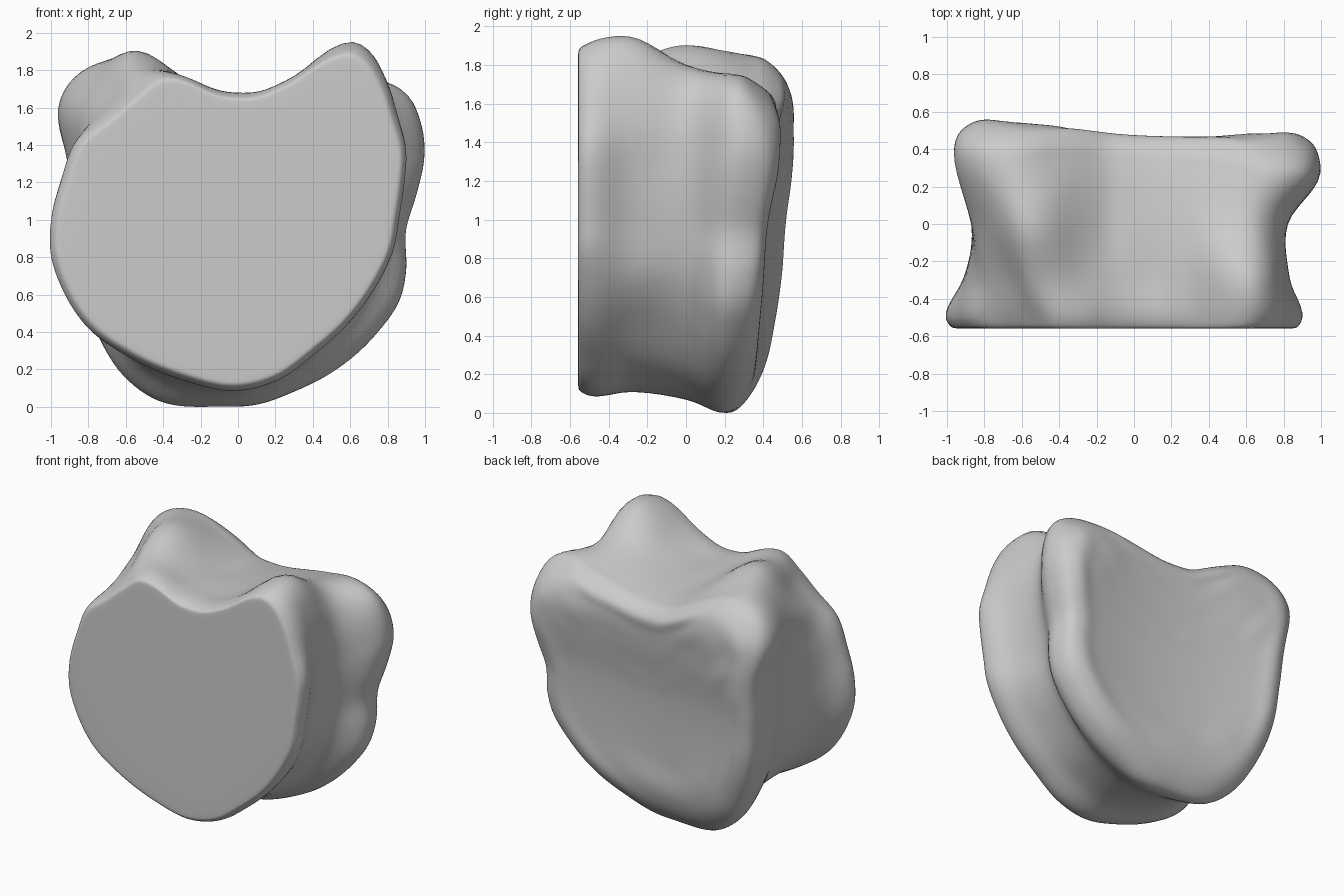
import bpy, bmesh, math
from mathutils import Vector

if "Cube" in bpy.data.objects:
    bpy.data.objects.remove(bpy.data.objects["Cube"])

SEG, CZ = 160, 0.95      # points round the body, height of its axis


def spline(ts, vs, t):
    """Smooth curve through unevenly spaced knots."""
    i = max(k for k in range(len(ts) - 1) if ts[k] <= t or k == 0)

    def slope(k):
        a, b = max(k - 1, 0), min(k + 1, len(ts) - 1)
        if a == k or b == k:
            return (vs[b] - vs[a]) / (ts[b] - ts[a])
        h0, h1 = ts[k] - ts[a], ts[b] - ts[k]
        return ((vs[k] - vs[a]) / h0 * h1 + (vs[b] - vs[k]) / h1 * h0) / (h0 + h1)

    h = ts[i + 1] - ts[i]
    u = (t - ts[i]) / h
    return (vs[i] * (2*u**3 - 3*u*u + 1) + slope(i) * (h * (u**3 - 2*u*u + u))
            + vs[i + 1] * (3*u*u - 2*u**3) + slope(i + 1) * (h * (u**3 - u*u)))


def radii(points):
    """Turn an x/z outline into evenly spaced radii round the axis."""
    pol = sorted((math.atan2(z - CZ, x) % math.tau, math.hypot(x, z - CZ)) for x, z in points)
    pol = ([(a - math.tau, r) for a, r in pol[-3:]] + pol + [(a + math.tau, r) for a, r in pol[:3]])
    ts, rs = zip(*pol)
    return [spline(ts, rs, math.tau * i / SEG) for i in range(SEG)]


# Outlines, anticlockwise from the bottom: front rim, front waist, middle, back rim
front = radii([(0, .09), (.2, .14), (.4, .28), (.6, .46), (.75, .67), (.84, .87), (.86, 1),
               (.89, 1.2), (.9, 1.37), (.85, 1.55), (.78, 1.75), (.7, 1.87), (.6, 1.92),
               (.48, 1.88), (.35, 1.79), (.2, 1.71), (0, 1.67), (-.15, 1.7), (-.28, 1.76),
               (-.4, 1.78), (-.55, 1.68), (-.7, 1.55), (-.86, 1.42), (-.94, 1.22), (-1, 1),
               (-1, .8), (-.95, .65), (-.8, .42), (-.6, .28), (-.3, .15)])
waist = radii([(0, .11), (.3, .22), (.55, .45), (.74, .72), (.79, 1), (.82, 1.25), (.83, 1.5),
               (.78, 1.74), (.71, 1.89), (.6, 1.955), (.48, 1.91), (.35, 1.8), (.2, 1.71),
               (0, 1.675), (-.15, 1.7), (-.28, 1.75), (-.42, 1.81), (-.55, 1.81), (-.67, 1.67),
               (-.8, 1.53), (-.87, 1.36), (-.91, 1.1), (-.9, .85), (-.77, .5), (-.57, .29), (-.3, .16)])
middle = radii([(0, .07), (.3, .17), (.55, .41), (.72, .7), (.79, 1), (.82, 1.3), (.81, 1.5),
                (.74, 1.7), (.62, 1.8), (.45, 1.78), (.25, 1.71), (0, 1.67), (-.2, 1.7),
                (-.35, 1.8), (-.47, 1.89), (-.57, 1.91), (-.65, 1.87), (-.72, 1.79),
                (-.8, 1.68), (-.86, 1.57), (-.87, 1.4), (-.85, 1.1), (-.81, .8), (-.72, .5),
                (-.55, .25), (-.3, .12)])
back = radii([(.1, .01), (.3, .08), (.5, .18), (.75, .4), (.87, .58), (.9, .72), (.9, .95),
              (.96, 1.15), (1, 1.36), (.98, 1.52), (.9, 1.68), (.75, 1.75), (.5, 1.72),
              (.25, 1.67), (0, 1.64), (-.2, 1.67), (-.4, 1.77), (-.6, 1.85), (-.77, 1.83),
              (-.9, 1.74), (-.965, 1.6), (-.92, 1.35), (-.89, 1), (-.86, .7), (-.75, .38),
              (-.6, .15), (-.45, .04), (-.1, 0)])

TILT_Z = (0, .2, .5, 1, 1.4, 1.6, 1.75, 2)
TILT_Y = (.28, .365, .425, .485, .52, .5, .44, .32)


def at(r, i, scale, y):
    """Point on an outline; y may be a function of x and z."""
    a = math.tau * i / SEG
    x, z = r[i] * scale * math.cos(a), CZ + r[i] * scale * math.sin(a)
    return Vector((x, y(x, z) if callable(y) else y, z))


def rim_y(x, z):
    # Where the back flare is widest
    return .2 + .1 * z - .06 * x - .2 * max(0, z - 1.4)


def face_y(x, z):
    # Tilted, dished back face
    q = max(0, 1 - ((x - .05) / .85) ** 2 - ((z - 1.0) / .75) ** 2)
    tilt = .06 - .02 * max(0, min(1, z - .5)) + .25 * max(0, z - 1.5)
    return spline(TILT_Z, TILT_Y, min(max(z, 0), 2)) - tilt * x - .085 * q


def edge_y(x, z):
    k = .75 - .12 * max(0, min(1, (z - 1.3) * 3))
    return (1 - k) * rim_y(x, z) + k * face_y(x, z)


# Loft keys: knot, outline, scale, depth
KEYS = [(0, front, .925, -.559), (.06, front, .97, -.551), (.12, front, 1, -.505),
        (.33, waist, 1, -.29), (.62, middle, 1, 0), (.92, back, 1, rim_y),
        (1.07, back, .96, edge_y), (1.18, back, .87, face_y), (1.32, back, .73, face_y),
        (1.55, back, .5, face_y), (1.8, back, .25, face_y), (2.0, back, .05, face_y)]
knots = [k[0] for k in KEYS]
columns = [[at(r, i, s, y) for _, r, s, y in KEYS] for i in range(SEG)]
steps = [knots[k] + (knots[k + 1] - knots[k]) * j / 6 for k in range(len(knots) - 1) for j in range(6)]
steps.append(knots[-1])

bm = bmesh.new()
rings = [[bm.verts.new(at(front, i, s, -.559)) for i in range(SEG)] for s in (.05, .5, .88)]
rings += [[bm.verts.new(spline(knots, columns[i], t)) for i in range(SEG)] for t in steps]
for a, b in zip(rings, rings[1:]):
    for i in range(SEG):
        j = (i + 1) % SEG
        bm.faces.new((a[i], a[j], b[j], b[i]))
bm.faces.new(rings[0])
bm.faces.new(rings[-1])
bmesh.ops.recalc_face_normals(bm, faces=bm.faces)

# Bone body
mesh = bpy.data.meshes.new("bone_body")
bm.to_mesh(mesh)
bm.free()
body = bpy.data.objects.new("bone_body", mesh)
bpy.context.collection.objects.link(body)
for p in mesh.polygons:
    p.use_smooth = True
soften = body.modifiers.new("soften", 'SMOOTH')
soften.factor, soften.iterations = .5, 4
